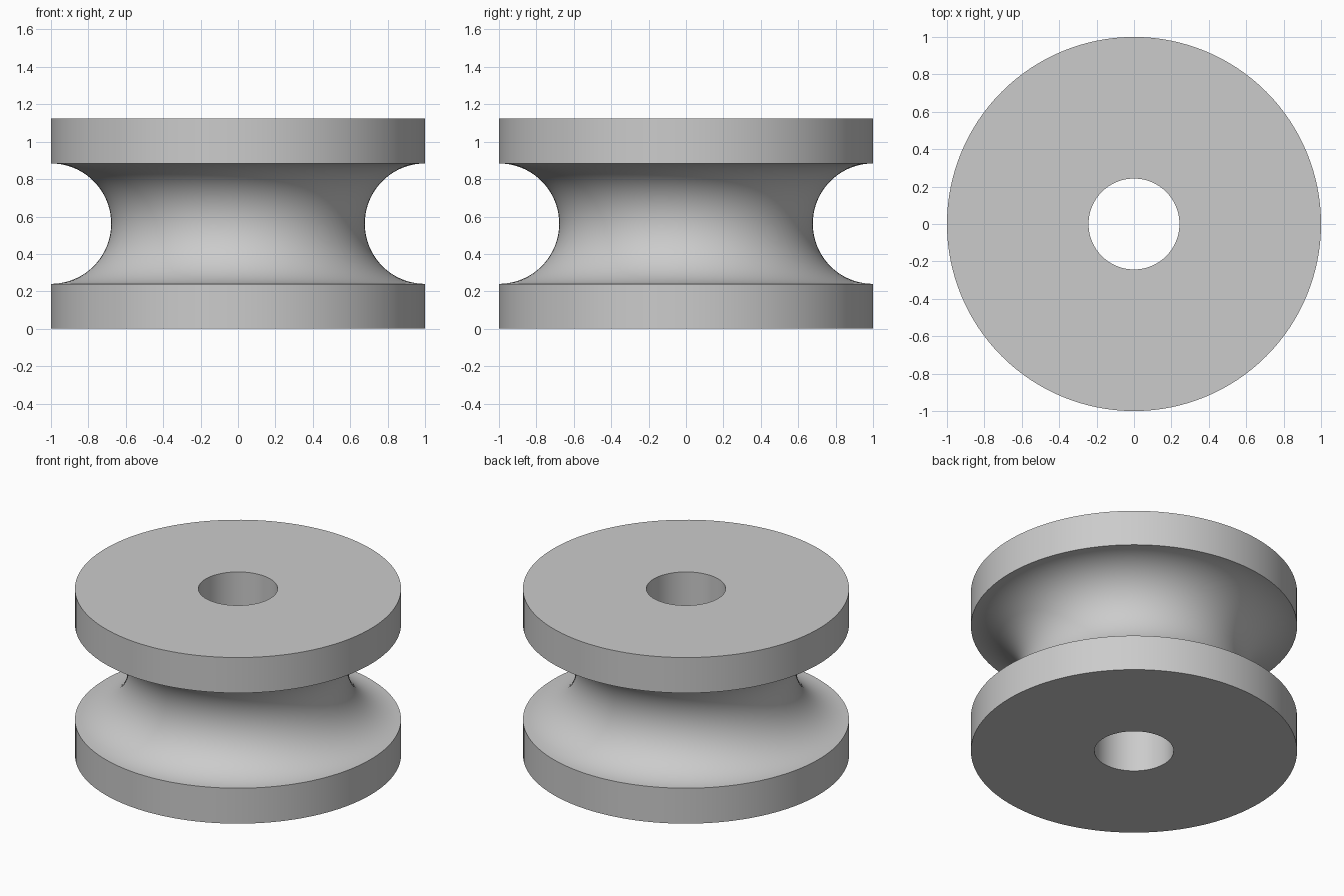
import bpy
import bmesh
import math

cube = bpy.data.objects.get("Cube")
if cube:
    bpy.data.objects.remove(cube, do_unlink=True)

SIDES = 128          # segments around the axis
ARC_STEPS = 40       # segments across the groove
RIM, BORE, HEIGHT, GROOVE = 1.0, 0.243, 1.124, 0.322

# Plain grey material
grey = bpy.data.materials.new("light_grey")
grey.use_nodes = True
colour = (0.6, 0.6, 0.6, 1)
grey.diffuse_color = colour
grey.node_tree.nodes["Principled BSDF"].inputs["Base Color"].default_value = colour

# Closed section: bore, flat ends, flange rims and half-round groove
profile = [(BORE, 0), (RIM, 0)]
for i in range(ARC_STEPS + 1):
    a = math.pi * i / ARC_STEPS
    profile.append((RIM - GROOVE * math.sin(a), HEIGHT / 2 - GROOVE * math.cos(a)))
profile += [(RIM, HEIGHT), (BORE, HEIGHT)]

# Revolve the section around z
bm = bmesh.new()
rings = []
for s in range(SIDES):
    t = math.tau * s / SIDES
    rings.append([bm.verts.new((r * math.cos(t), r * math.sin(t), z)) for r, z in profile])
n = len(profile)
for s in range(SIDES):
    here, there = rings[s], rings[(s + 1) % SIDES]
    for i in range(n):
        j = (i + 1) % n
        bm.faces.new((here[i], there[i], there[j], here[j]))
bmesh.ops.recalc_face_normals(bm, faces=bm.faces)

mesh = bpy.data.meshes.new("grooved_wheel")
bm.to_mesh(mesh)
bm.free()
mesh.materials.append(grey)
wheel = bpy.data.objects.new("grooved_wheel", mesh)
bpy.context.collection.objects.link(wheel)

# Smooth the round surfaces, keep the rims sharp
bpy.ops.object.select_all(action="DESELECT")
wheel.select_set(True)
bpy.context.view_layer.objects.active = wheel
bpy.ops.object.shade_smooth_by_angle(angle=math.radians(30))
